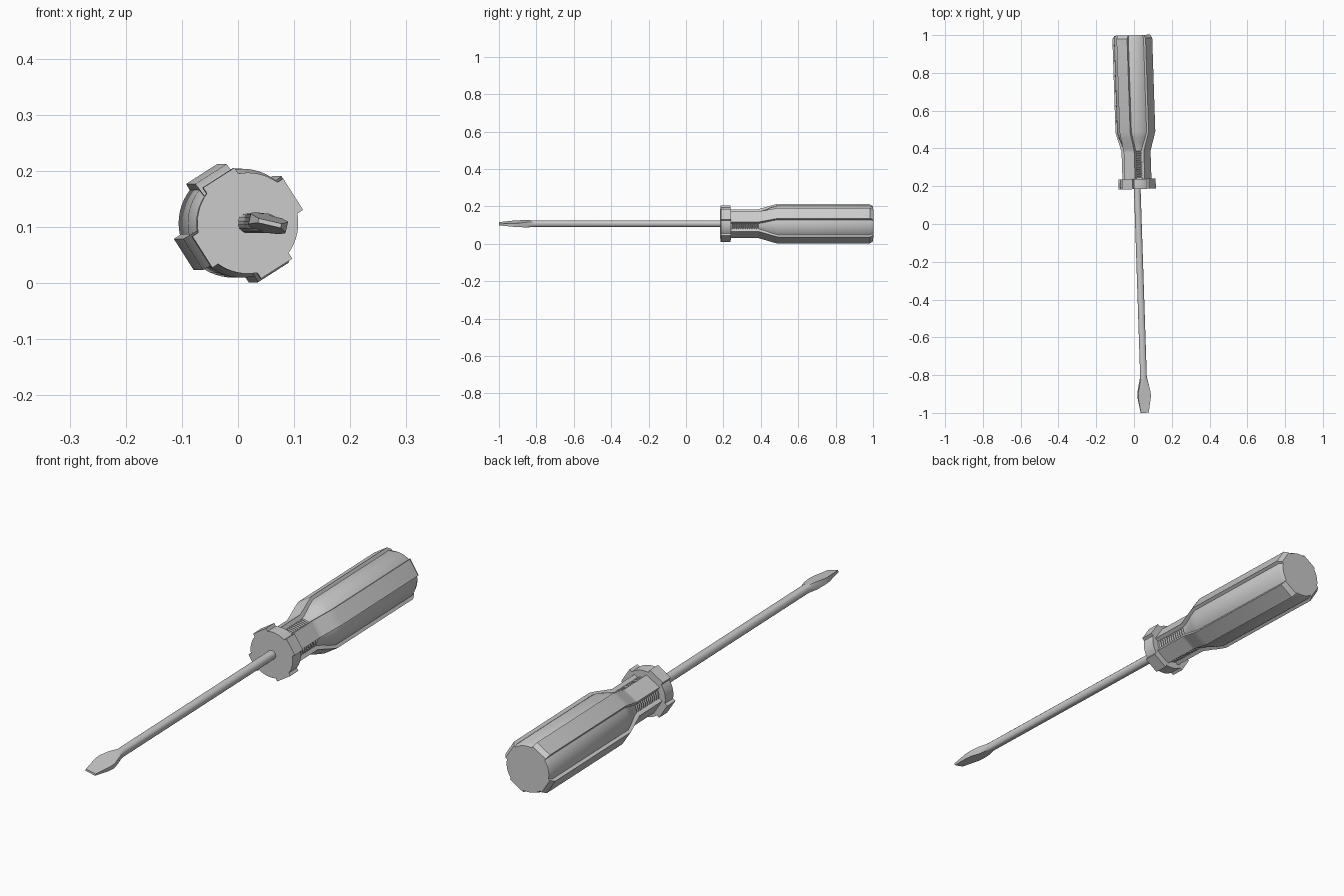
import bpy, bmesh, math
from mathutils import Matrix

cube = bpy.data.objects.get("Cube")
if cube:
    bpy.data.objects.remove(cube, do_unlink=True)

steel = bpy.data.materials.new("plain grey")
steel.use_nodes = True
GREY = (0.6, 0.6, 0.6, 1)
steel.diffuse_color = GREY
steel.node_tree.nodes["Principled BSDF"].inputs["Base Color"].default_value = GREY

# The tool lies along y, turned slightly about z
PLACE = Matrix.Translation((0.0235, 0, 0.107)) @ Matrix.Rotation(0.033, 4, "Z")
RIB_HALF = 0.033


def loft(name, rings, roll):
    """Skin a list of (y, outline) rings, with capped ends."""
    bm = bmesh.new()
    loops = [[bm.verts.new((x, y, z)) for x, z in outline] for y, outline in rings]
    n = len(loops[0])
    for a, b in zip(loops, loops[1:]):
        for i in range(n):
            j = (i + 1) % n
            bm.faces.new((a[i], a[j], b[j], b[i]))
    bm.faces.new(loops[0])
    bm.faces.new(loops[-1])
    bmesh.ops.recalc_face_normals(bm, faces=bm.faces)
    # a turn about -y carries x towards z
    bm.transform(PLACE @ Matrix.Rotation(-math.radians(roll), 4, "Y"))
    mesh = bpy.data.meshes.new(name)
    bm.to_mesh(mesh)
    bm.free()
    mesh.materials.append(steel)
    obj = bpy.data.objects.new(name, mesh)
    bpy.context.collection.objects.link(obj)
    bpy.ops.object.select_all(action="DESELECT")
    obj.select_set(True)
    bpy.context.view_layer.objects.active = obj
    bpy.ops.object.shade_smooth_by_angle(angle=math.radians(30))
    return obj


def ribbed(r, d, steps=8):
    """Round outline of radius r with four flat ribs at distance d."""
    w = RIB_HALF
    root = math.sqrt(r * r - w * w)
    a0 = math.asin(w / r)
    quarter = [(root, -w), (d, -w), (d, w), (root, w)]
    for k in range(1, steps):
        a = a0 + (math.pi / 2 - 2 * a0) * k / steps
        quarter.append((r * math.cos(a), r * math.sin(a)))
    out = []
    for q in range(4):
        c, s = round(math.cos(q * math.pi / 2)), round(math.sin(q * math.pi / 2))
        out += [(x * c - z * s, x * s + z * c) for x, z in quarter]
    return out


def circle(r, n=16):
    return [(r * math.cos(2 * math.pi * i / n), r * math.sin(2 * math.pi * i / n))
            for i in range(n)]


def slab(hw, ht):
    """Rectangle with the same point count as the circle."""
    clamp = lambda v: max(-1, min(1, v * math.sqrt(2)))
    return [(hw * clamp(x), ht * clamp(z)) for x, z in circle(1)]


# Collar
loft("collar", [(y, ribbed(0.09, 0.096)) for y in (0.185, 0.238)], 32.5)

# Handle: grooved neck, flared shoulder, straight grip, bevelled end
stations = [(0.23, 0.064, 0.07)]
GROOVES = 12
for g in range(GROOVES):
    y = 0.245 + 0.012 * g
    stations += [(y, 0.064, 0.07), (y + 0.003, 0.057, 0.07),
                 (y + 0.006, 0.057, 0.07), (y + 0.009, 0.064, 0.07)]
stations += [(0.4, 0.067, 0.075), (0.425, 0.075, 0.083), (0.455, 0.087, 0.094),
             (0.488, 0.097, 0.104), (0.982, 0.097, 0.104), (1.0, 0.09, 0.091)]
loft("handle", [(y, ribbed(r, d)) for y, r, d in stations], 32.5)

# Shaft running into the flat blade
loft("shaft_and_blade", [
    (0.2, circle(0.0178)),
    (-0.81, circle(0.0178)),
    (-0.85, slab(0.024, 0.0145)),
    (-0.895, slab(0.034, 0.011)),
    (-0.92, slab(0.034, 0.0095)),
    (-1.0, slab(0.021, 0.004)),
], -13)
